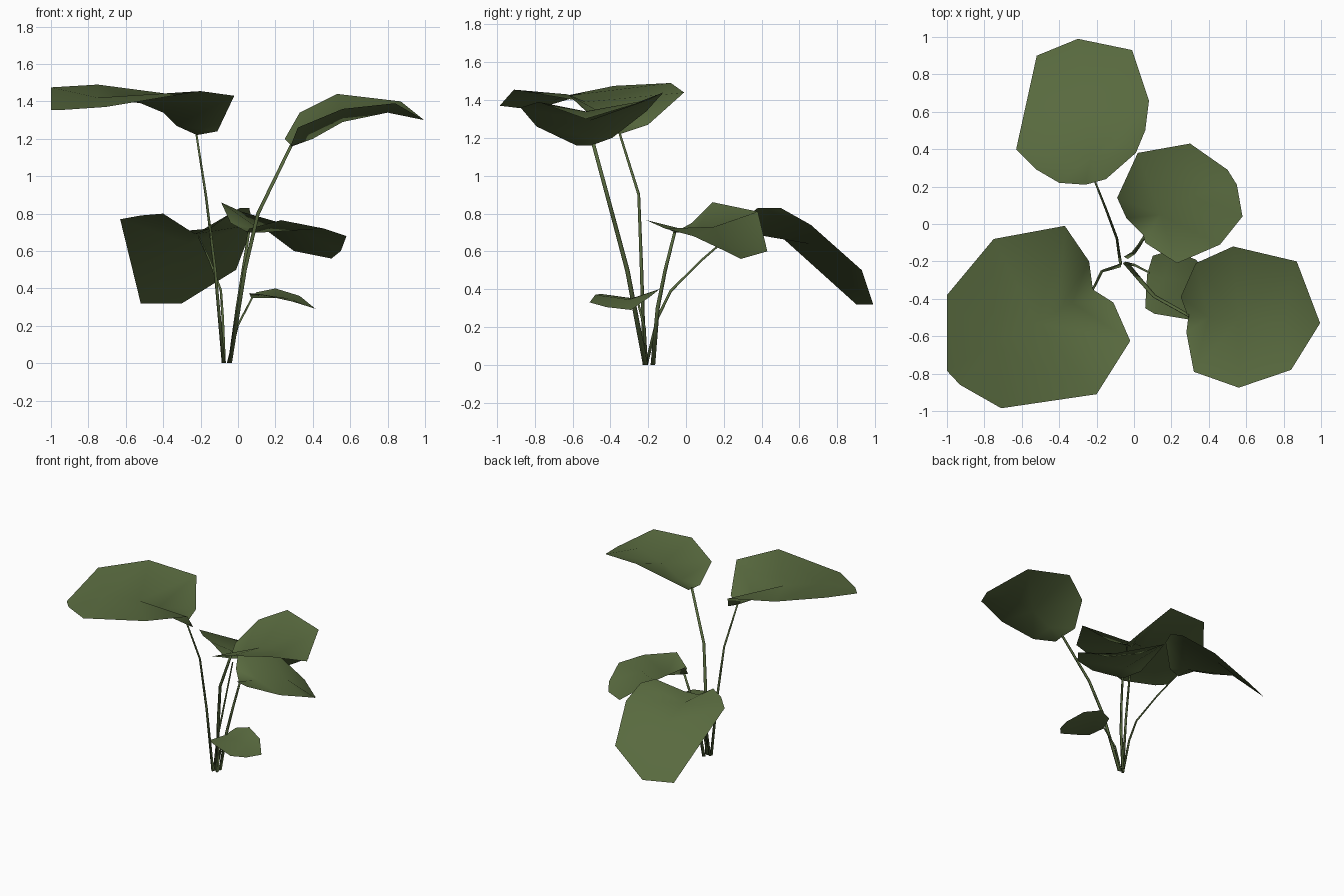
import bpy, bmesh, math
from mathutils import Vector

if "Cube" in bpy.data.objects:
    bpy.data.objects.remove(bpy.data.objects["Cube"])

green = bpy.data.materials.new("leaf green")
green.diffuse_color = (0.098, 0.143, 0.049, 1)
green.use_nodes = True
green.node_tree.nodes["Principled BSDF"].inputs["Base Color"].default_value = green.diffuse_color


def finish(name, bm):
    me = bpy.data.meshes.new(name)
    bm.to_mesh(me)
    bm.free()
    me.materials.append(green)
    for p in me.polygons:
        p.use_smooth = True
    ob = bpy.data.objects.new(name, me)
    bpy.context.collection.objects.link(ob)
    return ob


def params(pts):
    """Normalised length along a polyline."""
    d = [0.0]
    for a, b in zip(pts, pts[1:]):
        d.append(d[-1] + (Vector(b) - Vector(a)).length)
    return [x / d[-1] for x in d]


def leaf(name, rib, left, right):
    """Folded sheet: a midrib from stem to tip, with a rim zipped to each side."""
    bm = bmesh.new()
    rv = [bm.verts.new(p) for p in rib]
    rt = params(rib)
    for side in (left, right):
        sv = [rv[0]] + [bm.verts.new(p) for p in side] + [rv[-1]]
        st = params([v.co for v in sv])
        i = j = 0
        while i < len(rv) - 1 or j < len(sv) - 1:
            step_rib = j == len(sv) - 1 or (i < len(rv) - 1 and rt[i + 1] < st[j + 1])
            tri = (rv[i], sv[j], rv[i + 1] if step_rib else sv[j + 1])
            if len(set(tri)) == 3:
                f = bm.faces.new(tri)
                f.normal_update()
                if f.normal.z < 0:
                    f.normal_flip()
            i, j = (i + 1, j) if step_rib else (i, j + 1)
    finish(name, bm)


def stem(name, path, r0=0.012, r1=0.007):
    """Tapered three-sided stalk."""
    bm = bmesh.new()
    pts = [Vector(p) for p in path]
    rings = []
    for k, p in enumerate(pts):
        d = (pts[min(k + 1, len(pts) - 1)] - pts[max(k - 1, 0)]).normalized()
        if k == 0:
            d = Vector((0, 0, 1))
        u = d.cross(Vector((0, 1, 0))).normalized()
        w = d.cross(u)
        r = r0 + (r1 - r0) * k / (len(pts) - 1)
        rings.append([bm.verts.new(p + r * (math.cos(a) * u + math.sin(a) * w))
                      for a in (0, math.tau / 3, 2 * math.tau / 3)])
    for a, b in zip(rings, rings[1:]):
        for i in range(3):
            bm.faces.new((a[i], a[(i + 1) % 3], b[(i + 1) % 3], b[i]))
    bm.faces.new(rings[0])
    bm.faces.new(rings[-1])
    bmesh.ops.recalc_face_normals(bm, faces=bm.faces[:])
    finish(name, bm)


# drooping back leaf
leaf("back_leaf",
     [(-.26, .21, .71), (-.23, .36, .69), (-.27, .65, .64), (-.30, .99, .32)],
     [(-.40, .22, .80), (-.52, .29, .79), (-.63, .40, .77), (-.52, .90, .32)],
     [(-.15, .24, .72), (.01, .38, .83), (.06, .50, .83), (.08, .66, .74), (-.01, .93, .50)])
stem("back_stem", [(-.07, -.21, 0), (-.08, -.15, .25), (-.09, -.08, .39),
                   (-.15, .08, .55), (-.21, .23, .68)], .010, .006)

# middle leaf
leaf("middle_leaf",
     [(.05, -.06, .70), (.14, .05, .70), (.30, .15, .73), (.50, .29, .56)],
     [(-.04, .03, .75), (-.09, .14, .86), (.02, .38, .81), (.30, .43, .60)],
     [(.06, -.10, .72), (.23, -.21, .765), (.46, -.11, .72), (.58, .04, .68), (.55, .21, .60)])
stem("middle_stem", [(-.04, -.175, 0), (.0, -.15, .30), (.03, -.11, .5), (.06, -.06, .70)],
     .014, .009)

# tall right leaf
leaf("right_leaf",
     [(.29, -.50, 1.16), (.40, -.50, 1.20), (.56, -.51, 1.29), (.80, -.53, 1.34), (.995, -.53, 1.30)],
     [(.25, -.39, 1.20), (.33, -.21, 1.34), (.53, -.12, 1.44), (.87, -.20, 1.40)],
     [(.28, -.58, 1.16), (.32, -.79, 1.26), (.56, -.875, 1.36), (.84, -.78, 1.39)])
stem("right_stem", [(-.04, -.215, 0), (.04, -.31, .50), (.11, -.39, .80), (.29, -.49, 1.17)],
     .015, .011)

# tall left leaf, the largest
leaf("left_leaf",
     [(-.22, -.35, 1.22), (-.33, -.42, 1.27), (-.40, -.46, 1.34), (-.52, -.53, 1.39),
      (-.75, -.65, 1.42), (-1.0, -.785, 1.355)],
     [(-.24, -.20, 1.27), (-.37, -.01, 1.44), (-.75, -.08, 1.49), (-1.0, -.38, 1.475)],
     [(-.11, -.42, 1.24), (-.02, -.625, 1.43), (-.20, -.91, 1.455), (-.71, -.985, 1.37),
      (-.93, -.86, 1.355)])
stem("left_stem", [(-.075, -.22, 0), (-.12, -.235, .50), (-.17, -.25, .90), (-.22, -.35, 1.22)])

# small low leaf
leaf("small_leaf",
     [(.07, -.27, .35), (.16, -.29, .35), (.28, -.30, .345), (.415, -.29, .29)],
     [(.10, -.17, .38), (.20, -.14, .40), (.33, -.19, .36)],
     [(.06, -.45, .375), (.11, -.48, .37), (.29, -.51, .33), (.37, -.42, .305)])
stem("small_stem", [(-.05, -.21, 0), (.0, -.22, .20), (.08, -.26, .355)], .010, .006)
